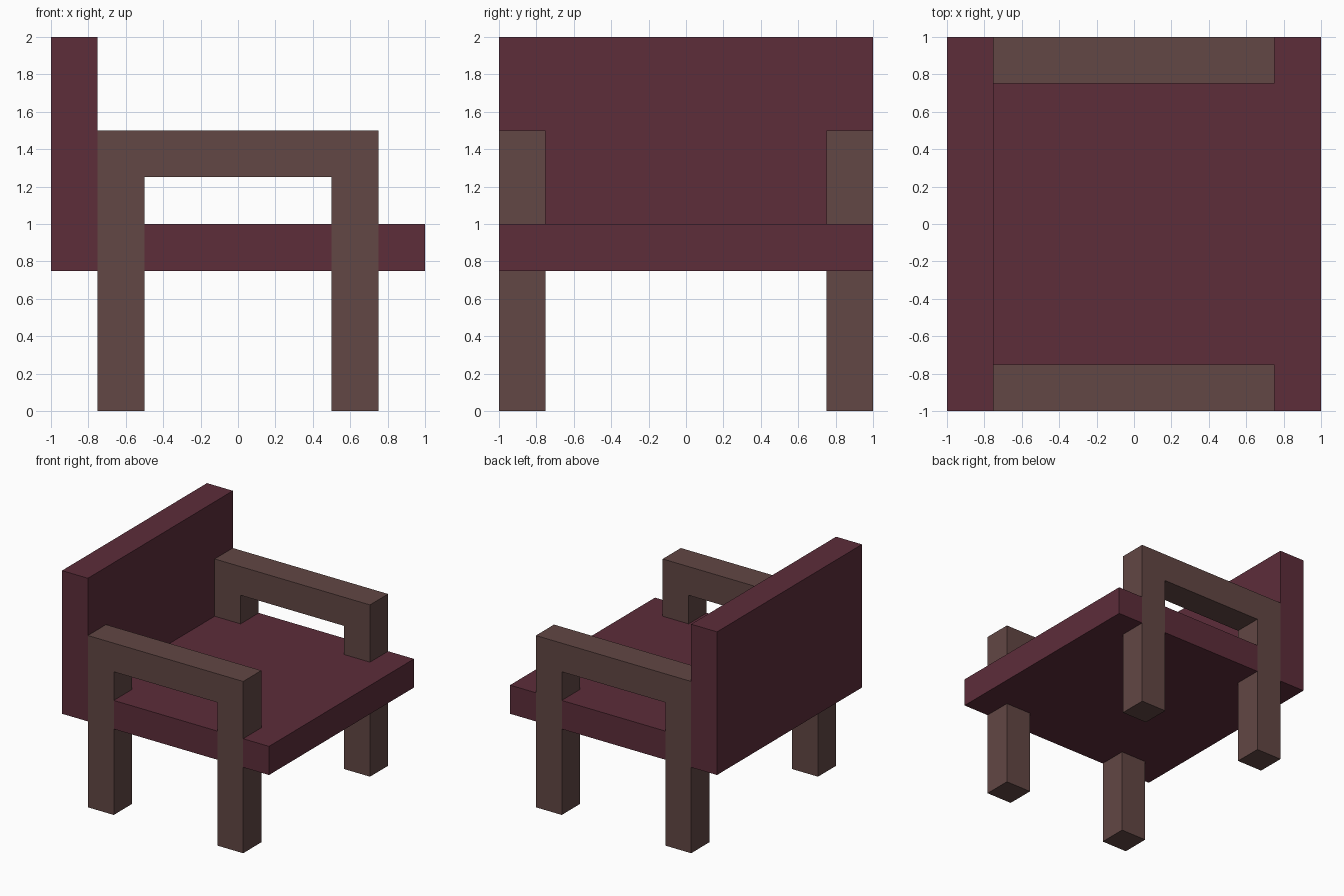
import bpy
import bmesh

cube = bpy.data.objects.get("Cube")
if cube:
    bpy.data.objects.remove(cube, do_unlink=True)


def make_material(name, rgb):
    mat = bpy.data.materials.new(name)
    mat.use_nodes = True
    colour = (*rgb, 1.0)
    mat.diffuse_color = colour
    mat.node_tree.nodes["Principled BSDF"].inputs["Base Color"].default_value = colour
    return mat


def extrude_outline(name, points, offset, mat):
    """Close a 3D outline into one face and extrude it by offset."""
    bm = bmesh.new()
    face = bm.faces.new([bm.verts.new(p) for p in points])
    result = bmesh.ops.extrude_face_region(bm, geom=[face], use_keep_orig=True)
    moved = [g for g in result["geom"] if isinstance(g, bmesh.types.BMVert)]
    bmesh.ops.translate(bm, verts=moved, vec=offset)
    bmesh.ops.recalc_face_normals(bm, faces=bm.faces)
    mesh = bpy.data.meshes.new(name)
    bm.to_mesh(mesh)
    bm.free()
    mesh.materials.append(mat)
    obj = bpy.data.objects.new(name, mesh)
    bpy.context.collection.objects.link(obj)
    return obj


maroon = make_material("maroon upholstery", (0.109, 0.026, 0.042))
wood = make_material("brown wood", (0.122, 0.063, 0.058))

T = 0.25  # thickness shared by every slab and beam

# Seat slab, notched where the four legs pass through it flush with its sides
half = [(-0.75, -0.75), (-0.5, -0.75), (-0.5, -1), (0.5, -1),
        (0.5, -0.75), (0.75, -0.75), (0.75, -1), (1, -1)]
outline = half + [(x, -y) for x, y in reversed(half)]
extrude_outline("seat", [(x, y, 0.75) for x, y in outline], (0, 0, T), maroon)

# Backrest slab, from the underside of the seat to the top
extrude_outline("backrest",
                [(-1, -1, 0.75), (-0.75, -1, 0.75), (-0.75, -1, 2), (-1, -1, 2)],
                (0, 2, 0), maroon)

# Arm frames: two legs joined by an armrest, one on each side of the seat
arch = [(-0.75, 0), (-0.5, 0), (-0.5, 1.25), (0.5, 1.25),
        (0.5, 0), (0.75, 0), (0.75, 1.5), (-0.75, 1.5)]
for name, y in (("front_arm_frame", -1), ("rear_arm_frame", 1 - T)):
    extrude_outline(name, [(x, y, z) for x, z in arch], (0, T, 0), wood)
